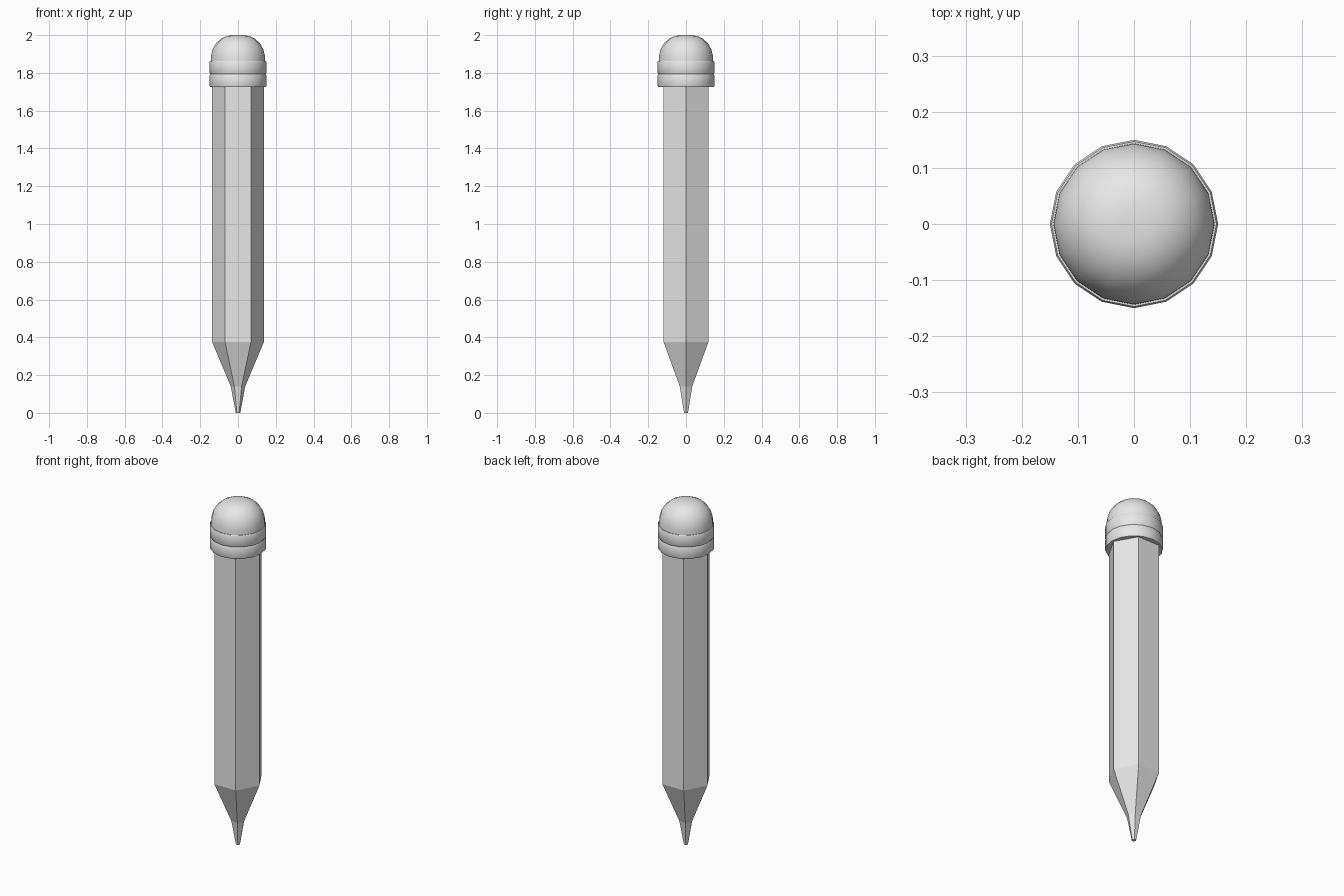
import bpy, bmesh
from math import cos, sin, tau, radians

cube = bpy.data.objects.get("Cube")
if cube:
    bpy.data.objects.remove(cube, do_unlink=True)

grey = bpy.data.materials.new("plain_grey")
grey.use_nodes = True
grey.diffuse_color = (0.8, 0.8, 0.8, 1)
grey.node_tree.nodes["Principled BSDF"].inputs["Base Color"].default_value = (0.8, 0.8, 0.8, 1)


def turned_part(name, profile, sides, smooth=False):
    """Stack rings of (radius, height) into a closed solid with a corner on +x."""
    bm = bmesh.new()
    rings = [[bm.verts.new((r * cos(tau * i / sides), r * sin(tau * i / sides), z))
              for i in range(sides)] for r, z in profile]
    for low, high in zip(rings, rings[1:]):
        for i in range(sides):
            j = (i + 1) % sides
            bm.faces.new((low[i], low[j], high[j], high[i]))
    bm.faces.new(rings[0][::-1])
    bm.faces.new(rings[-1])
    mesh = bpy.data.meshes.new(name)
    bm.to_mesh(mesh)
    bm.free()
    mesh.materials.append(grey)
    obj = bpy.data.objects.new(name, mesh)
    bpy.context.collection.objects.link(obj)
    if smooth:
        bpy.ops.object.select_all(action='DESELECT')
        obj.select_set(True)
        bpy.context.view_layer.objects.active = obj
        bpy.ops.object.shade_smooth_by_angle(angle=radians(50))
    return obj


# Hexagonal shaft, sharpened wood and lead
turned_part("shaft", [(0.137, 0.375), (0.137, 1.74)], 6)
turned_part("sharpened_wood", [(0.038, 0.14), (0.137, 0.375)], 6)
turned_part("lead_tip", [(0.012, 0), (0.038, 0.14)], 6)

# Metal band with a shallow groove around its middle
turned_part("ferrule", [(0.147, 1.725), (0.15, 1.732), (0.15, 1.785), (0.146, 1.793),
                        (0.15, 1.8), (0.15, 1.857), (0.147, 1.862)], 16, True)

# Rounded eraser
turned_part("eraser", [(0.144, 1.85), (0.143, 1.89), (0.134, 1.926), (0.116, 1.957),
                       (0.09, 1.981), (0.06, 1.995), (0.03, 2)], 16, True)
